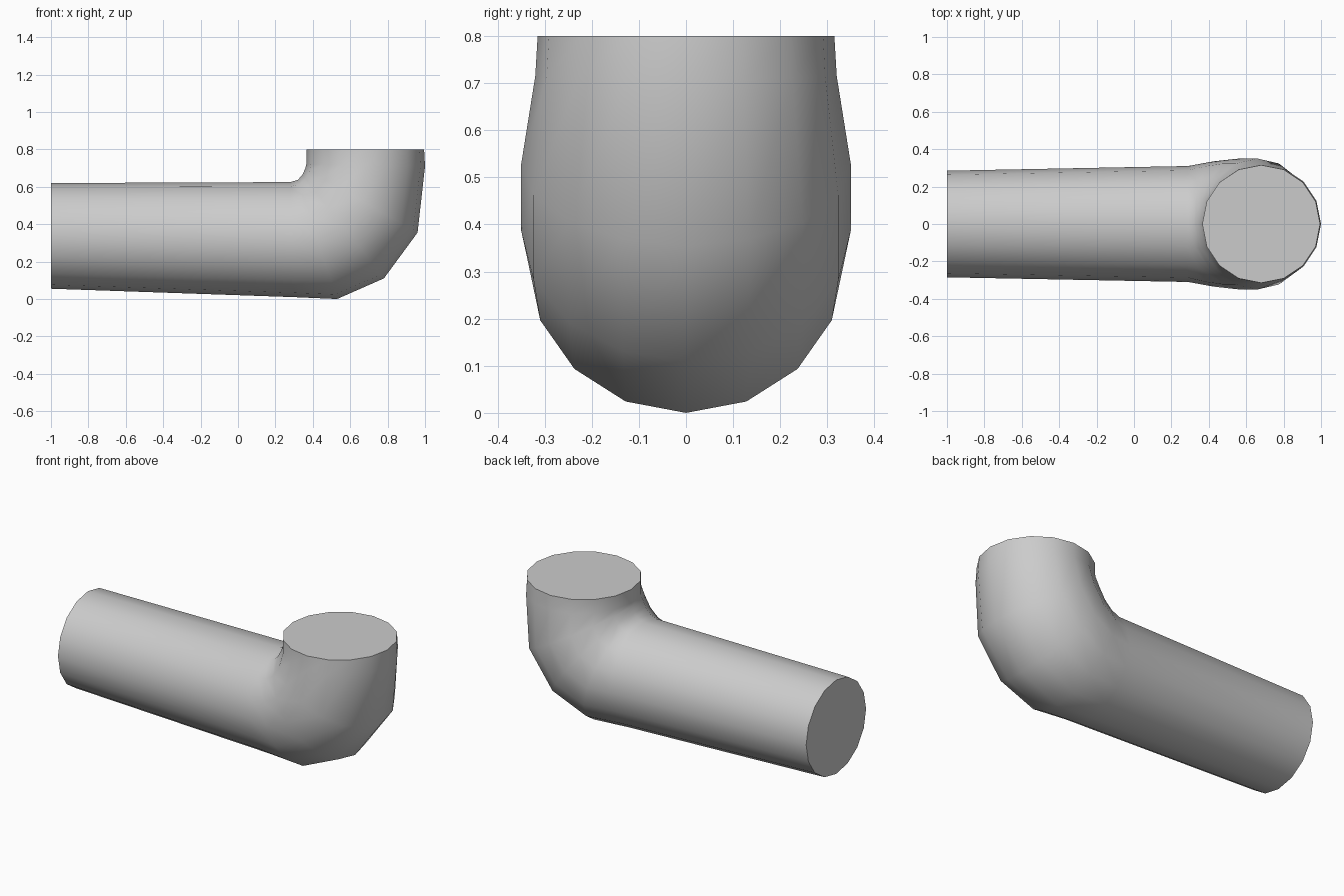
import bpy, bmesh, math
from mathutils import Vector

cube = bpy.data.objects.get("Cube")
if cube:
    bpy.data.objects.remove(cube)

SIDES = 16
# Cross-sections along the bend: inner point (x, z), outer point (x, z), half width
RINGS = [
    ((-1.0, 0.62), (-1.0, 0.055), 0.285),
    ((0.28, 0.625), (0.3, 0.01), 0.31),
    ((0.32, 0.637), (0.53, 0.0), 0.335),
    ((0.345, 0.665), (0.78, 0.11), 0.35),
    ((0.36, 0.70), (0.96, 0.355), 0.35),
    ((0.365, 0.72), (1.0, 0.71), 0.32),
    ((0.365, 0.80), (0.995, 0.80), 0.315),
]

grey = bpy.data.materials.new("pipe grey")
grey.use_nodes = True
colour = (0.6, 0.6, 0.6, 1)
grey.diffuse_color = colour
grey.node_tree.nodes["Principled BSDF"].inputs["Base Color"].default_value = colour


def add_ring(bm, inner, outer, half_width):
    a = Vector((inner[0], 0, inner[1]))
    b = Vector((outer[0], 0, outer[1]))
    centre, arm = (a + b) / 2, (b - a) / 2
    side = Vector((0, half_width, 0))
    angles = [math.tau * i / SIDES for i in range(SIDES)]
    return [bm.verts.new(centre + arm * math.cos(t) + side * math.sin(t)) for t in angles]


# Elbow pipe: loft the rings, then cap both ends
bm = bmesh.new()
loops = [add_ring(bm, *ring) for ring in RINGS]
for low, high in zip(loops, loops[1:]):
    for i in range(SIDES):
        j = (i + 1) % SIDES
        bm.faces.new((low[i], low[j], high[j], high[i]))
bm.faces.new(loops[0])
bm.faces.new(loops[-1])
bmesh.ops.recalc_face_normals(bm, faces=bm.faces)

mesh = bpy.data.meshes.new("elbow_pipe")
bm.to_mesh(mesh)
bm.free()
mesh.materials.append(grey)
pipe = bpy.data.objects.new("elbow_pipe", mesh)
bpy.context.collection.objects.link(pipe)

# Smooth the round walls, keep the end caps and outer bend crisp
bpy.context.view_layer.objects.active = pipe
pipe.select_set(True)
bpy.ops.object.shade_smooth_by_angle(angle=math.radians(30))
